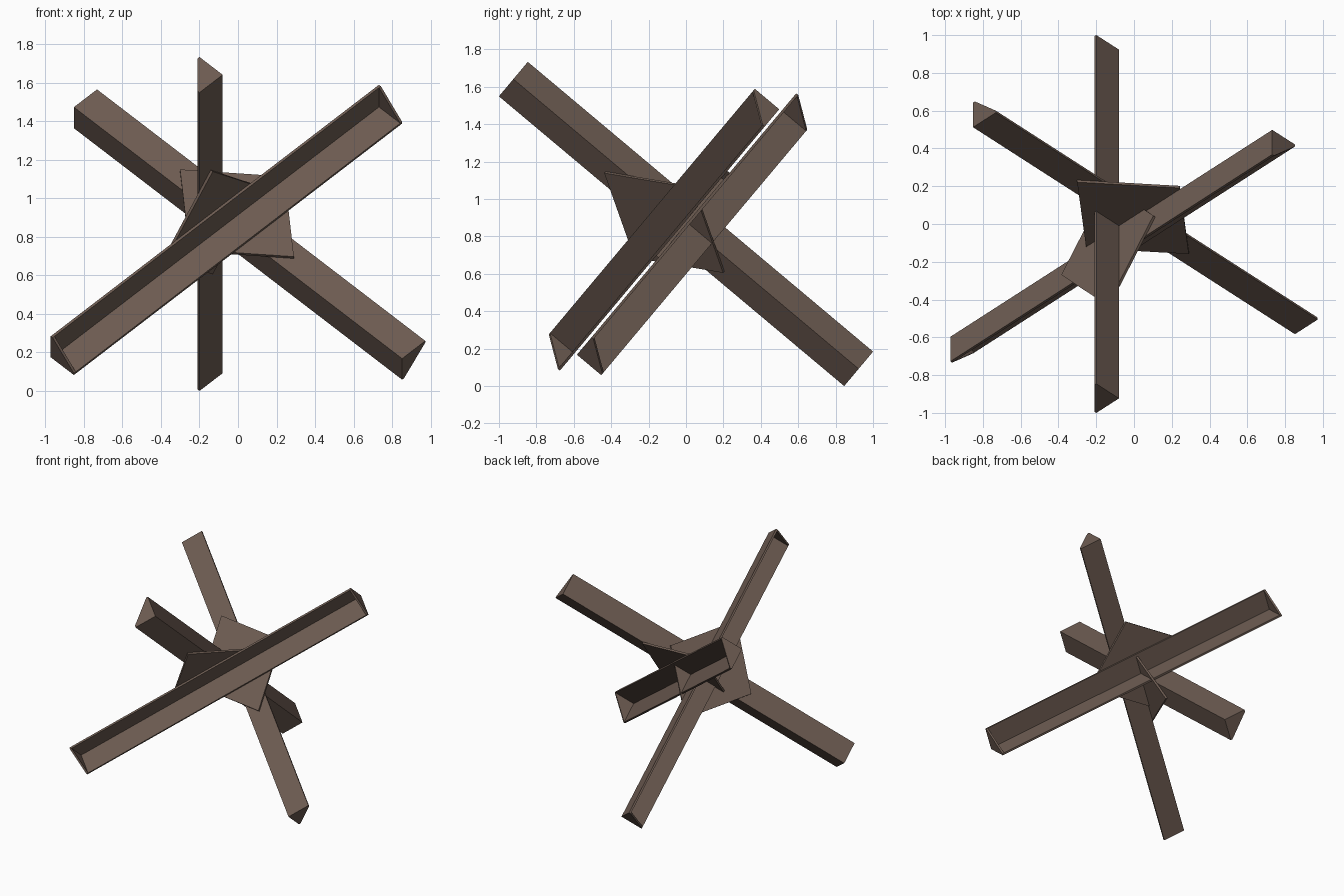
import bpy, bmesh, math
from mathutils import Matrix, Vector

if "Cube" in bpy.data.objects:
    bpy.data.objects.remove(bpy.data.objects["Cube"])

# Three mutually square axes of the obstacle, tipped over to stand on the beam ends
S, C, H = math.sin(math.radians(40)), math.cos(math.radians(40)), math.sqrt(0.5)
AX = [Vector((0, C, -S)), Vector((H, H * S, H * C)), Vector((H, -H * S, -H * C))]
FRAME = Matrix(AX).transposed()

L, W, T, GAP = 2.41, 0.17, 0.014, 0.0075   # beam length, flange width, thickness, half gap

steel = bpy.data.materials.new("dark brown steel")
steel.diffuse_color = (0.155, 0.108, 0.085, 1)
steel.use_nodes = True
steel.node_tree.nodes["Principled BSDF"].inputs["Base Color"].default_value = steel.diffuse_color
parts = []


def add_prism(bm, axis, profile, lo, hi):
    """Extrude a profile, given in the two other axes in order, from lo to hi along axis."""
    u, v = [i for i in range(3) if i != axis]
    verts = []
    for p in profile:
        co = Vector((0, 0, 0))
        co[axis], co[u], co[v] = lo, p[0], p[1]
        verts.append(bm.verts.new(FRAME @ co))
    face = bm.faces.new(verts)
    ext = bmesh.ops.extrude_face_region(bm, geom=[face])["geom"]
    bmesh.ops.translate(bm, vec=AX[axis] * (hi - lo),
                        verts=[g for g in ext if isinstance(g, bmesh.types.BMVert)])


def finish(bm, name):
    bmesh.ops.recalc_face_normals(bm, faces=bm.faces)
    me = bpy.data.meshes.new(name)
    bm.to_mesh(me)
    bm.free()
    me.materials.append(steel)
    ob = bpy.data.objects.new(name, me)
    bpy.context.collection.objects.link(ob)
    parts.append(ob)


def beam(name, axis, su, sv, mid):
    """Angle iron with its corner near the origin, flanges towards su and sv, closed ends."""
    bm = bmesh.new()
    place = lambda pts: [(su * (x + GAP), sv * (y + GAP)) for x, y in pts]
    lo, hi = mid - L / 2, mid + L / 2
    add_prism(bm, axis, place([(0, 0), (W, 0), (W, T), (T, T), (T, W), (0, W)]), lo, hi)
    tri = place([(T, T), (W, T), (T, W)])
    add_prism(bm, axis, tri, lo, lo + T)
    add_prism(bm, axis, tri, hi - T, hi)
    finish(bm, name)


def gusset(name, axis, cu, cv, ru, rv):
    """Diamond plate lying in the gap between two beams."""
    bm = bmesh.new()
    add_prism(bm, axis, [(cu - ru, cv), (cu, cv - rv), (cu + ru, cv), (cu, cv + rv)], -GAP, GAP)
    finish(bm, name)


# Beams
beam("side_beam", 0, -1, -1, 0.005)
beam("front_beam", 1, -1, 1, -0.08)
beam("rear_beam", 2, 1, 1, 0.09)

# Joint plates
gusset("side_gusset", 2, -0.09, -0.095, 0.415, 0.345)
gusset("front_gusset", 0, 0.09, 0.0, 0.35, 0.418)

# Centre the model and set it on the ground
pts = [v.co for ob in parts for v in ob.data.vertices]
lo = [min(p[i] for p in pts) for i in range(3)]
hi = [max(p[i] for p in pts) for i in range(3)]
shift = Vector((-(lo[0] + hi[0]) / 2, -(lo[1] + hi[1]) / 2, -lo[2]))
for ob in parts:
    ob.data.transform(Matrix.Translation(shift))
